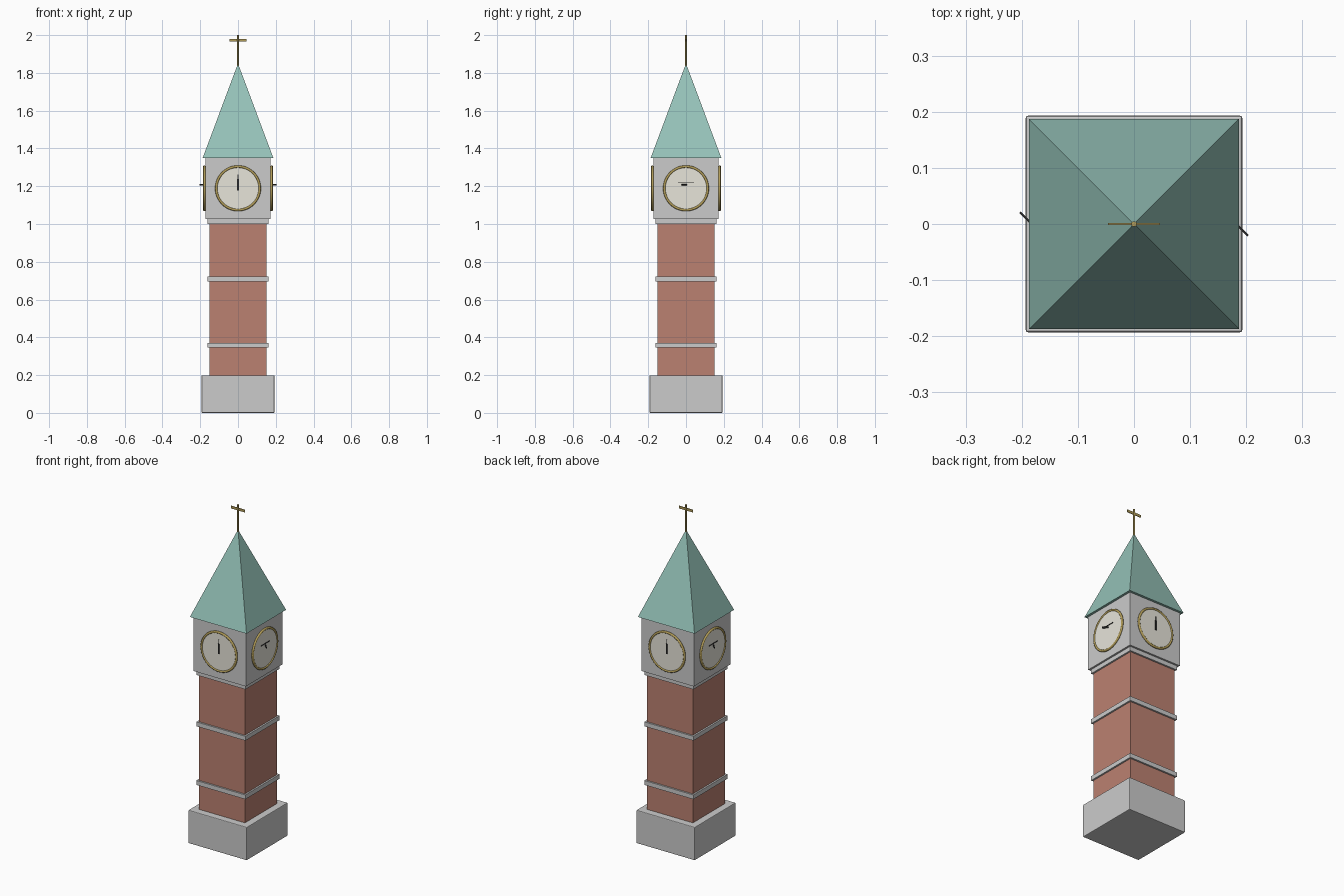
import bpy
from math import pi, sqrt
from mathutils import Matrix, Vector

if "Cube" in bpy.data.objects:
    bpy.data.objects.remove(bpy.data.objects["Cube"])


def material(name, r, g, b):
    m = bpy.data.materials.new(name)
    m.diffuse_color = (r, g, b, 1)
    m.use_nodes = True
    m.node_tree.nodes["Principled BSDF"].inputs["Base Color"].default_value = m.diffuse_color
    return m


brick = material("brick", 0.50, 0.22, 0.165)
copper = material("copper", 0.30, 0.54, 0.48)
gold = material("gold", 0.45, 0.34, 0.10)
ivory = material("ivory", 0.80, 0.78, 0.70)
black = material("black", 0.02, 0.02, 0.02)


def finish(name, mat=None):
    ob = bpy.context.object
    ob.name = name
    if mat:
        ob.data.materials.append(mat)
    return ob


def box(name, size, centre, mat=None):
    bpy.ops.mesh.primitive_cube_add(size=1)
    ob = finish(name, mat)
    ob.data.transform(Matrix.Diagonal((*size, 1)))
    ob.location = centre
    return ob


def block(name, half, z0, z1, mat=None):
    return box(name, (2 * half, 2 * half, z1 - z0), (0, 0, (z0 + z1) / 2), mat)


# Stone base with softened edges
base = block("base", 0.193, 0, 0.198)
bevel = base.modifiers.new("bevel", 'BEVEL')
bevel.width = 0.004
bevel.segments = 2

# Brick shaft, stone bands and clock room
block("shaft", 0.152, 0.19, 1.01, brick)
for i, z in enumerate((0.345, 0.695, 1.001)):
    block(f"band_{i}", 0.162, z, z + 0.026)
block("clock_room", 0.173, 1.026, 1.35)

# Pyramid roof
bpy.ops.mesh.primitive_cone_add(vertices=4, radius1=0.187 * sqrt(2), depth=0.5)
roof = finish("roof", copper)
roof.data.transform(Matrix.Translation((0, 0, 1.6)) @ Matrix.Rotation(pi / 4, 4, 'Z'))

# Finial rod and crossbar
bpy.ops.mesh.primitive_cylinder_add(vertices=12, radius=0.005, depth=0.17,
                                    location=(0, 0, 1.915))
finish("finial_rod", gold)
bpy.ops.object.shade_smooth_by_angle()
box("finial_crossbar", (0.092, 0.004, 0.015), (0, 0, 1.973), gold)

# Four clocks, each built facing -y and turned about z
CZ = 1.189
for i, side in enumerate(("front", "right", "back", "left")):
    turn = Matrix.Rotation(i * pi / 2, 4, 'Z')
    upright = Matrix.Rotation(pi / 2, 4, 'X')

    bpy.ops.mesh.primitive_cylinder_add(vertices=48, radius=0.115, depth=0.012)
    dial = finish(f"dial_{side}", ivory)
    bpy.ops.object.shade_smooth_by_angle()
    dial.matrix_world = turn @ Matrix.Translation((0, -0.174, CZ)) @ upright

    bpy.ops.mesh.primitive_torus_add(major_radius=0.115, minor_radius=0.0065,
                                     major_segments=48, minor_segments=10)
    rim = finish(f"rim_{side}", gold)
    bpy.ops.object.shade_smooth_by_angle(angle=pi / 3)
    rim.matrix_world = turn @ Matrix.Translation((0, -0.178, CZ)) @ upright

    # Hands are vertical front and back; on the sides they lie level,
    # with the hour hand skewed through the dial
    hour = box(f"hour_hand_{side}", (0.008, 0.004, 0.06), (0, 0, 0), black)
    minute = box(f"minute_hand_{side}", (0.004, 0.004, 0.084), (0, 0, 0), black)
    level = Matrix.Rotation(pi / 2, 4, 'Y') if i % 2 else Matrix()
    skew = Matrix.Rotation(pi / 4, 4, 'Z') if i % 2 else Matrix()
    hour.matrix_world = turn @ Matrix.Translation((0, -0.182, 1.207)) @ skew @ level
    minute.matrix_world = turn @ Matrix.Translation((0, -0.181, 1.219)) @ level
